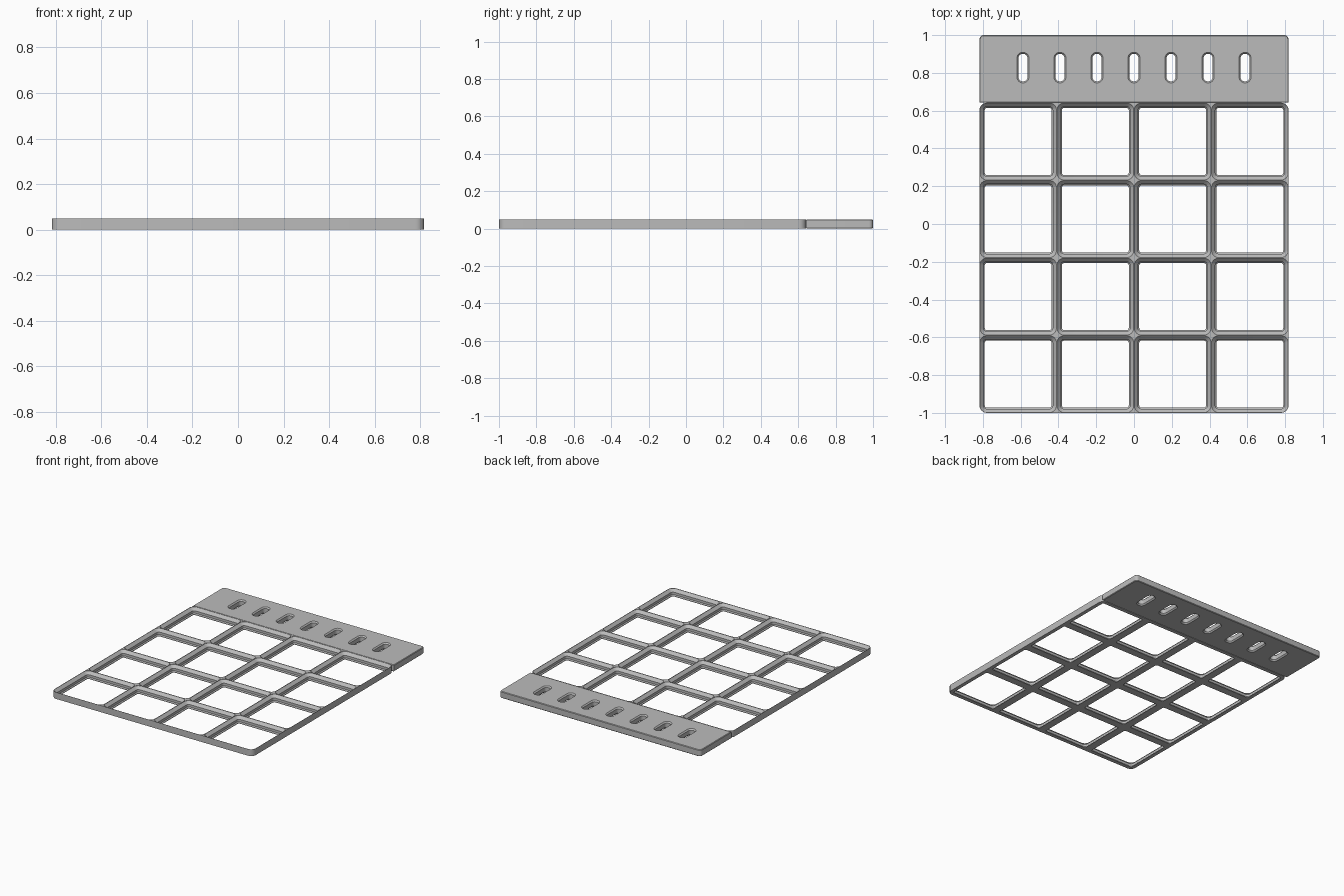
import bpy, bmesh, math

cube = bpy.data.objects.get("Cube")
if cube:
    bpy.data.objects.remove(cube, do_unlink=True)

MM = 2 / 205.4
HALF_W, HEIGHT = 0.818, 5 * MM
FRONT, SEAM, BACK = -1.0, 0.642, 1.0

grey = bpy.data.materials.new("light_grey")
grey.use_nodes = True
grey.diffuse_color = (0.5, 0.5, 0.5, 1)
grey.node_tree.nodes["Principled BSDF"].inputs["Base Color"].default_value = (0.5, 0.5, 0.5, 1)


def outline(cx, cy, hx, hy, radii, steps=6):
    """Rounded rectangle, corner radii ordered back-left, back-right, front-right, front-left."""
    points = []
    for i, (sx, sy) in enumerate([(1, 1), (-1, 1), (-1, -1), (1, -1)]):
        r = radii[i]
        n = steps if r > 0 else 0
        for k in range(n + 1):
            a = math.pi / 2 * (i + k / max(n, 1))
            points.append((cx + sx * (hx - r) + r * math.cos(a),
                           cy + sy * (hy - r) + r * math.sin(a)))
    return points


def loft(bm, layers):
    """Closed solid through (outline, z) layers, bottom to top."""
    rings = [[bm.verts.new((x, y, z)) for x, y in pts] for pts, z in layers]
    for low, high in zip(rings, rings[1:]):
        for i in range(len(low)):
            j = (i + 1) % len(low)
            bm.faces.new((low[i], low[j], high[j], high[i]))
    bm.faces.new(rings[0][::-1])
    bm.faces.new(rings[-1])


def make(name, bm):
    mesh = bpy.data.meshes.new(name)
    bm.to_mesh(mesh)
    bm.free()
    mesh.materials.append(grey)
    ob = bpy.data.objects.new(name, mesh)
    bpy.context.collection.objects.link(ob)
    return ob


def cut(ob, cutter):
    mod = ob.modifiers.new("openings", 'BOOLEAN')
    mod.operation, mod.solver, mod.object = 'DIFFERENCE', 'EXACT', cutter
    bpy.ops.object.select_all(action='DESELECT')
    bpy.context.view_layer.objects.active = ob
    ob.select_set(True)
    bpy.ops.object.modifier_apply(modifier=mod.name)
    bpy.data.objects.remove(cutter, do_unlink=True)
    bpy.ops.object.shade_smooth_by_angle(angle=math.radians(30))


# Grid frame: rounded slab with stepped, chamfered pockets
R = 4 * MM
depth = SEAM - FRONT
slab = outline(0, (FRONT + SEAM) / 2, HALF_W, depth / 2, [R] * 4)
bm = bmesh.new()
loft(bm, [(slab, 0), (slab, HEIGHT)])
frame = make("grid_frame", bm)

px, py = HALF_W / 2, depth / 4
# (inset from cell edge, height) of the pocket wall
profile = [(2.85, -1), (2.85, 0.35), (2.15, 1.05), (2.15, 2.85), (0.15, 4.85), (0.15, 6)]
bm = bmesh.new()
for col in range(4):
    for row in range(4):
        cx, cy = (col - 1.5) * px, FRONT + (row + 0.5) * py
        loft(bm, [(outline(cx, cy, px / 2 - d * MM, py / 2 - d * MM, [R - d * MM] * 4), z * MM)
                  for d, z in profile])
cut(frame, make("pocket_cutter", bm))

# Rear spacer plate: chamfered slab with rounded back corners
bm = bmesh.new()
C = 0.004


def plate_ring(inset):
    return outline(0, (SEAM + BACK) / 2, HALF_W - inset, (BACK - SEAM) / 2 - inset,
                   [0.022 - inset, 0.022 - inset, 0, 0])


loft(bm, [(plate_ring(C), 0), (plate_ring(0), C), (plate_ring(0), HEIGHT - C), (plate_ring(C), HEIGHT)])
plate = make("spacer_plate", bm)

# Row of seven slots, flared at both faces
bm = bmesh.new()
flare = 0.009
for i in range(-3, 4):
    loft(bm, [(outline(i * 0.196, 0.828, 0.024 + d, 0.073 + d, [0.0235 + d] * 4), z)
              for d, z in [(flare, -0.001), (0, flare), (0, HEIGHT - flare), (flare, HEIGHT + 0.001)]])
cut(plate, make("slot_cutter", bm))
